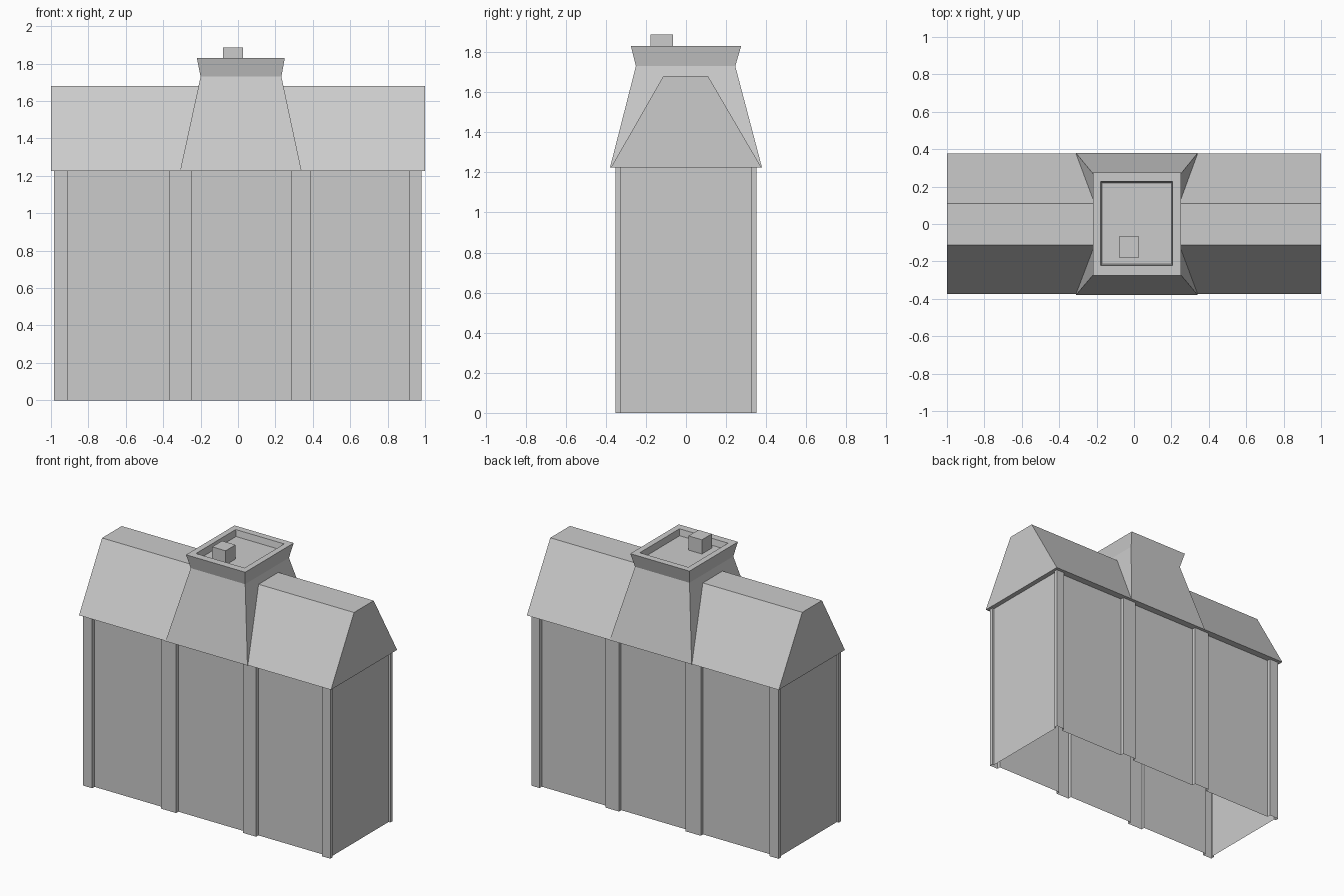
import bpy

if "Cube" in bpy.data.objects:
    bpy.data.objects.remove(bpy.data.objects["Cube"])


def rect(x0, x1, y0, y1, z):
    """Counter-clockwise rectangular ring at height z."""
    return [(x0, y0, z), (x1, y0, z), (x1, y1, z), (x0, y1, z)]


def loft(name, rings, cap_top=True):
    """Skin a stack of equal-length rings, open underneath."""
    n = len(rings[0])
    verts = [v for r in rings for v in r]
    faces = []
    for k in range(len(rings) - 1):
        for i in range(n):
            j = (i + 1) % n
            faces.append((k * n + i, k * n + j, (k + 1) * n + j, (k + 1) * n + i))
    if cap_top:
        faces.append(tuple(range((len(rings) - 1) * n, len(rings) * n)))
    mesh = bpy.data.meshes.new(name)
    mesh.from_pydata(verts, [], faces)
    mesh.update()
    obj = bpy.data.objects.new(name, mesh)
    bpy.context.collection.objects.link(obj)
    return obj


EAVE = 1.225
WALL, PILASTER = 0.327, 0.353

# Walls: one open shell whose outline steps out at each pilaster
front = [(-0.968, -WALL), (-0.983, -WALL), (-0.983, -PILASTER),
         (-0.91, -PILASTER), (-0.91, -WALL)]
for a, b in ((-0.365, -0.245), (0.285, 0.39)):
    front += [(a, -WALL), (a, -PILASTER), (b, -PILASTER), (b, -WALL)]
front += [(0.915, -WALL), (0.915, -PILASTER), (0.98, -PILASTER),
          (0.98, -WALL), (0.966, -WALL)]
outline = front + [(x, -y) for x, y in reversed(front)]
loft("walls", [[(x, y, z) for x, y in outline] for z in (0, EAVE)], cap_top=False)

# Roof: eave ledge, steep slopes, flat top, upright gable ends
loft("roof", [
    rect(-0.966, 0.964, -0.325, 0.325, EAVE),
    rect(-1, 1, -0.374, 0.376, EAVE),
    rect(-1, 1, -0.113, 0.11, 1.68),
])

# Tower: tapering base, flared rim, sunken deck
loft("roof_tower", [
    rect(-0.31, 0.34, -0.379, 0.379, EAVE),
    rect(-0.2, 0.232, -0.25, 0.246, 1.73),
    rect(-0.22, 0.25, -0.275, 0.275, 1.83),
    rect(-0.178, 0.207, -0.222, 0.228, 1.83),
    rect(-0.17, 0.2, -0.214, 0.22, 1.785),
])

# Small vent box on the deck
loft("vent_box", [rect(-0.08, 0.026, -0.178, -0.066, z) for z in (1.785, 1.887)])
